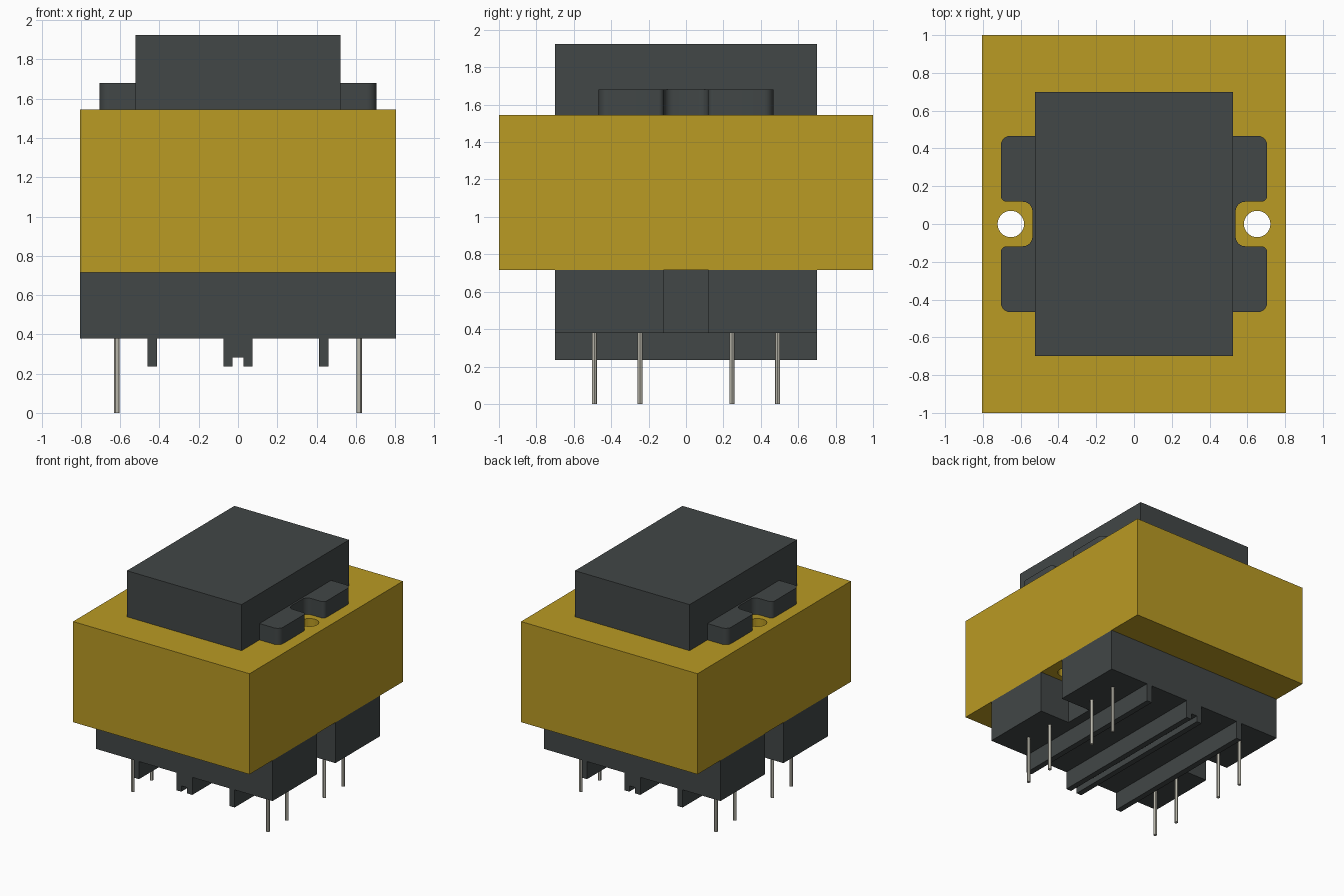
import bpy
import bmesh
from math import cos, sin, pi
from mathutils import Vector

cube = bpy.data.objects.get("Cube")
if cube:
    bpy.data.objects.remove(cube, do_unlink=True)


def material(name, color, roughness=0.6):
    mat = bpy.data.materials.new(name)
    mat.use_nodes = True
    mat.diffuse_color = (*color, 1)
    bsdf = mat.node_tree.nodes["Principled BSDF"]
    bsdf.inputs["Base Color"].default_value = (*color, 1)
    bsdf.inputs["Roughness"].default_value = roughness
    return mat


yellow = material("yellow tape", (0.49, 0.325, 0.017))
dark = material("dark grey plastic", (0.054, 0.063, 0.063))
metal = material("tinned metal", (0.48, 0.465, 0.40))


def rounded(corners, steps=6):
    """Turn (x, y, radius) corners into an outline with filleted right angles."""
    outline = []
    for i, (x, y, r) in enumerate(corners):
        p = Vector((x, y))
        if r == 0:
            outline.append(p)
            continue
        a = (Vector(corners[i - 1][:2]) - p).normalized() * r
        b = (Vector(corners[(i + 1) % len(corners)][:2]) - p).normalized() * r
        for k in range(steps + 1):
            t = k / steps * pi / 2
            outline.append(p + a * (1 - sin(t)) + b * (1 - cos(t)))
    return outline


def prism(name, outline, low, high, mat, axis="z"):
    """Extrude an outline along z, or an (x, z) outline along y."""
    bm = bmesh.new()
    place = (lambda u, v: (u, v, low)) if axis == "z" else (lambda u, v: (u, low, v))
    face = bm.faces.new([bm.verts.new(place(u, v)) for u, v in outline])
    ext = bmesh.ops.extrude_face_region(bm, geom=[face])
    shift = (0, 0, high - low) if axis == "z" else (0, high - low, 0)
    bmesh.ops.translate(bm, vec=shift,
                        verts=[v for v in ext["geom"] if isinstance(v, bmesh.types.BMVert)])
    bmesh.ops.recalc_face_normals(bm, faces=bm.faces)
    mesh = bpy.data.meshes.new(name)
    bm.to_mesh(mesh)
    bm.free()
    obj = bpy.data.objects.new(name, mesh)
    mesh.materials.append(mat)
    bpy.context.collection.objects.link(obj)
    return obj


def rect(x0, x1, y0, y1):
    return [(x0, y0), (x1, y0), (x1, y1), (x0, y1)]


def circle(x, y, r, n=32):
    return [(x + r * cos(2 * pi * i / n), y + r * sin(2 * pi * i / n)) for i in range(n)]


def smooth(obj):
    bpy.ops.object.select_all(action="DESELECT")
    obj.select_set(True)
    bpy.context.view_layer.objects.active = obj
    bpy.ops.object.shade_smooth_by_angle()


def both_sides(half):
    """Complete a +x half outline with its mirror image."""
    return half + [(-x, y, r) for x, y, r in reversed(half)]


COIL_LOW, COIL_HIGH, BASE_LOW, RIB_LOW = 0.715, 1.545, 0.38, 0.235

# Wrapped coil with two vertical through holes
coil = prism("wrapped_coil", rect(-0.805, 0.805, -1, 1), COIL_LOW, COIL_HIGH, yellow)
for side, label in ((1, "left"), (-1, "right")):
    cutter = prism(label + "_hole_cutter", circle(side * 0.652, 0, 0.07),
                   COIL_LOW - 0.1, COIL_HIGH + 0.1, yellow)
    cutter.hide_render = True
    cutter.hide_viewport = True
    cut = coil.modifiers.new(label + "_hole", "BOOLEAN")
    cut.operation = "DIFFERENCE"
    cut.solver = "EXACT"
    cut.object = cutter

# Top cap and the notched flange beneath it
prism("top_cap", rect(-0.523, 0.523, -0.70, 0.70), COIL_HIGH, 1.925, dark)
flange = both_sides([(0.705, -0.467, 0.05), (0.705, -0.118, 0.03), (0.538, -0.118, 0.05),
                     (0.538, 0.118, 0.05), (0.705, 0.118, 0.03), (0.705, 0.467, 0.05)])
smooth(prism("top_flange", rounded(flange), COIL_HIGH, 1.68, dark))

# Pin base with a square notch on each side
base = both_sides([(0.805, -0.70, 0), (0.805, -0.12, 0), (0.538, -0.12, 0),
                   (0.538, 0.12, 0), (0.805, 0.12, 0), (0.805, 0.70, 0)])
prism("pin_base", rounded(base), BASE_LOW, COIL_LOW, dark)

# Ribs running front to back under the base
for side, label in ((1, "left"), (-1, "right")):
    prism(label + "_rib", rect(side * 0.413, side * 0.46, RIB_LOW, BASE_LOW),
          -0.70, 0.70, dark, "y")
prism("grooved_centre_rib",
      [(-0.073, BASE_LOW), (-0.073, RIB_LOW), (-0.027, RIB_LOW), (-0.027, 0.283),
       (0.027, 0.283), (0.027, RIB_LOW), (0.073, RIB_LOW), (0.073, BASE_LOW)],
      -0.70, 0.70, dark, "y")

# Terminal pins
for side, label in ((1, "left"), (-1, "right")):
    for i, y in enumerate((-0.49, -0.245, 0.245, 0.49)):
        x = side * 0.617
        smooth(prism(f"{label}_pin_{i + 1}", circle(x, y, 0.0135, 12), 0, BASE_LOW, metal))
